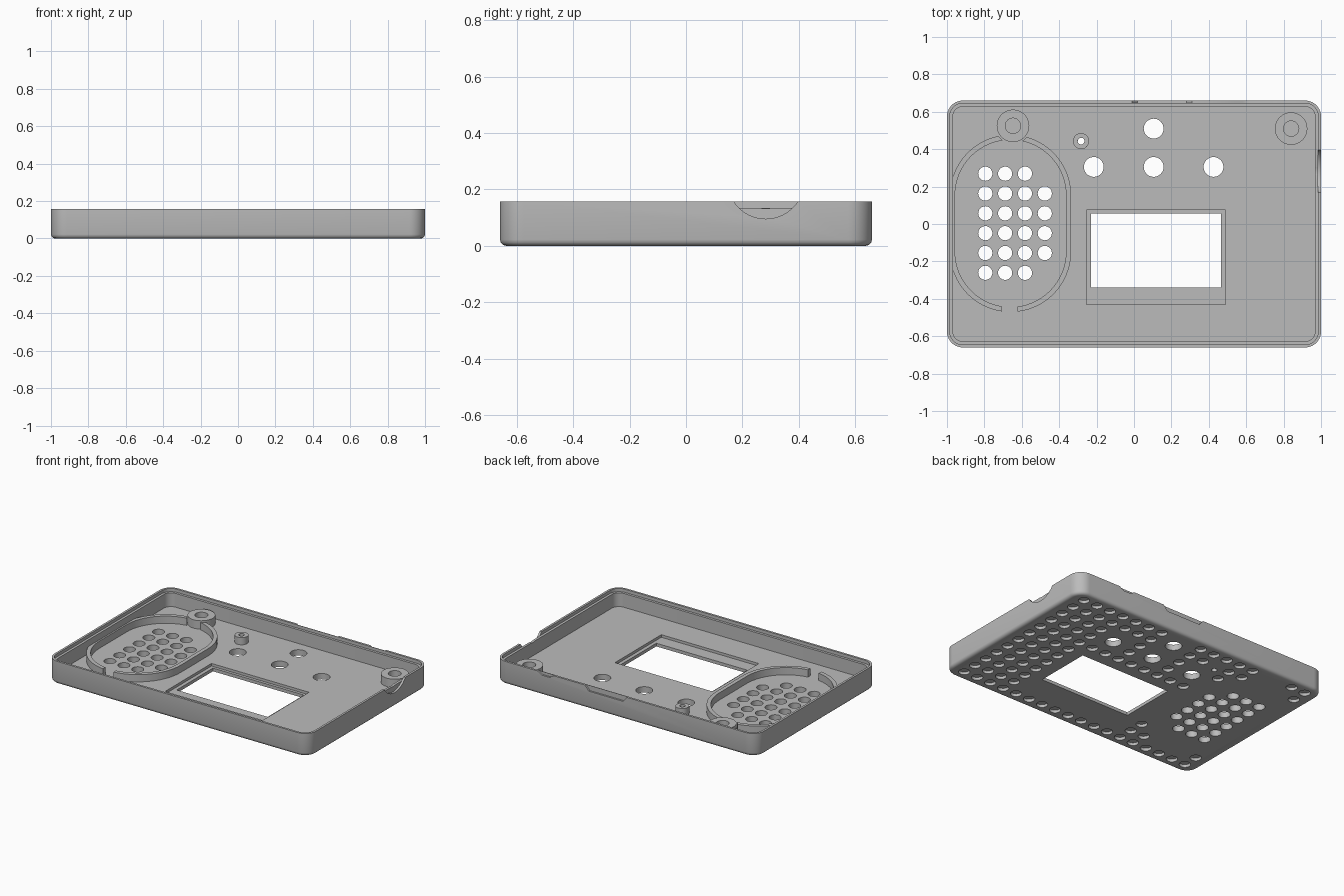
import bpy, bmesh, math
from mathutils import Matrix

cube = bpy.data.objects.get("Cube")
if cube:
    bpy.data.objects.remove(cube, do_unlink=True)

grey = bpy.data.materials.new("plain grey")
grey.use_nodes = True
grey.diffuse_color = (0.5, 0.5, 0.5, 1)
grey.node_tree.nodes["Principled BSDF"].inputs["Base Color"].default_value = (0.5, 0.5, 0.5, 1)

H, FLOOR = 0.157, 0.04


def make(name, bm):
    bmesh.ops.recalc_face_normals(bm, faces=bm.faces)
    mesh = bpy.data.meshes.new(name)
    bm.to_mesh(mesh)
    bm.free()
    obj = bpy.data.objects.new(name, mesh)
    mesh.materials.append(grey)
    bpy.context.collection.objects.link(obj)
    return obj


def rounded_rect(hx, hy, r, seg=10):
    pts = []
    for q, (sx, sy) in enumerate([(1, 1), (-1, 1), (-1, -1), (1, -1)]):
        for i in range(seg + 1):
            a = math.pi / 2 * (q + i / seg)
            pts.append((sx * (hx - r) + r * math.cos(a), sy * (hy - r) + r * math.sin(a)))
    return pts


def loft(name, hx, hy, r, profile, centre=(0, 0), closed=False, seg=10):
    """Sweep (inset, z) profile points round a rounded rectangle."""
    bm = bmesh.new()
    rings = []
    for inset, z in profile:
        loop = rounded_rect(hx - inset, hy - inset, r - inset, seg)
        rings.append([bm.verts.new((x + centre[0], y + centre[1], z)) for x, y in loop])
    pairs = list(zip(rings, rings[1:]))
    if closed:
        pairs.append((rings[-1], rings[0]))
    else:
        bm.faces.new(rings[0])
        bm.faces.new(rings[-1])
    for a, b in pairs:
        for i in range(len(a)):
            j = (i + 1) % len(a)
            bm.faces.new((a[i], a[j], b[j], b[i]))
    bmesh.ops.remove_doubles(bm, verts=bm.verts, dist=1e-5)
    return make(name, bm)


def add_cyl(bm, x, y, r, z0, z1, seg=24):
    bmesh.ops.create_cone(bm, cap_ends=True, segments=seg, radius1=r, radius2=r, depth=z1 - z0,
                          matrix=Matrix.Translation((x, y, (z0 + z1) / 2)))


def add_box(bm, x0, x1, y0, y1, z0, z1):
    m = Matrix.Translation(((x0 + x1) / 2, (y0 + y1) / 2, (z0 + z1) / 2))
    bmesh.ops.create_cube(bm, size=1, matrix=m @ Matrix.Diagonal((x1 - x0, y1 - y0, z1 - z0, 1)))


def cut(target, bm):
    cutter = make("cutter", bm)
    cutter.hide_render = True
    mod = target.modifiers.new("cut", "BOOLEAN")
    mod.operation, mod.solver, mod.object = "DIFFERENCE", "EXACT", cutter
    bpy.context.view_layer.objects.active = target
    bpy.ops.object.modifier_apply(modifier=mod.name)
    bpy.data.objects.remove(cutter, do_unlink=True)


# Tray with rounded bottom edge and stepped rim
shell = loft("case_shell", 1, 0.66, 0.085, [
    (0.022, 0), (0.011, 0.003), (0.003, 0.011), (0, 0.022), (0, H), (0.015, H),
    (0.015, 0.135), (0.032, 0.135), (0.032, FLOOR)])

# Feature positions
buttons = [(0.105, 0.51), (-0.215, 0.305), (0.105, 0.305), (0.425, 0.305)]
bosses = [(-0.647, 0.525), (0.84, 0.51)]
peg = (-0.283, 0.443)
speaker = (-0.66, 0.003)


def dimple_allowed(x, y):
    if -0.31 < x < 0.55 and -0.49 < y < 0.13:
        return False
    if any(math.dist((x, y), b) < 0.1 for b in buttons):
        return False
    if math.dist((x, y), bosses[0]) < 0.12 or math.dist((x, y), peg) < 0.06:
        return False
    dy = max(abs(y - speaker[1]) - 0.15, 0)
    return math.hypot(x - speaker[0], dy) > 0.36


# Speaker holes, outside dimples, button holes and display window
bm = bmesh.new()
for i in range(18):
    for j in range(12):
        x, y = (i - 8.5) * 0.106, (j - 5.5) * 0.106 + 0.004
        if (1 <= i <= 3 and 3 <= j <= 8) or (i == 4 and 4 <= j <= 7):
            add_cyl(bm, x, y, 0.038, -0.1, 0.1)
        elif dimple_allowed(x, y):
            add_cyl(bm, x, y, 0.036, -0.1, 0.02)
for x, y in buttons:
    add_cyl(bm, x, y, 0.053, -0.1, 0.1, 32)
add_cyl(bm, *peg, 0.018, -0.1, 0.1)
add_box(bm, -0.23, 0.465, -0.34, 0.055, -0.1, 0.1)
cut(shell, bm)

# Display seat inside the floor
bm = bmesh.new()
add_box(bm, -0.255, 0.49, -0.43, 0.075, 0.022, 0.12)
cut(shell, bm)

# Side plug opening: shallow outer recess, then a smaller one through the wall
for r, x0 in ((0.136, 0.985), (0.1, 0.94)):
    bm = bmesh.new()
    bmesh.ops.create_cone(bm, cap_ends=True, segments=64, radius1=r, radius2=r, depth=1.1 - x0,
                          matrix=Matrix.Translation(((1.1 + x0) / 2, 0.283, 0.232))
                          @ Matrix.Rotation(math.pi / 2, 4, "Y"))
    cut(shell, bm)

# Back rim recesses
bm = bmesh.new()
for x0, x1, drop in ((-0.01, 0.31, 0.035), (0.55, 0.67, 0.02)):
    outline = [(x0, 0.2), (x0, H), (x0 + 0.03, H - drop), (x1 - 0.03, H - drop), (x1, H), (x1, 0.2)]
    face = bm.faces.new([bm.verts.new((x, 0.648, z)) for x, z in outline])
    ext = bmesh.ops.extrude_face_region(bm, geom=[face])["geom"]
    bmesh.ops.translate(bm, vec=(0, 0.1, 0), verts=[v for v in ext if isinstance(v, bmesh.types.BMVert)])
cut(shell, bm)

# Speaker retaining wall, open at the bottom and round the screw post
ring = loft("speaker_wall", 0.324, 0.474, 0.324,
            [(0, 0.03), (0, 0.09), (0.027, 0.09), (0.027, 0.03)], speaker, True, 16)
bm = bmesh.new()
add_box(bm, -0.705, -0.622, -0.6, -0.3, 0, 0.2)
add_cyl(bm, *bosses[0], 0.095, 0, 0.2, 48)
cut(ring, bm)


def post(name, pos, r, hole, top):
    return loft(name, r, r, r, [(0, 0.03), (0, top), (r - hole, top), (r - hole, 0.03)], pos, True, 8)


# Screw posts and small peg
parts = [shell, ring,
         post("screw_post_right", bosses[0], 0.087, 0.041, 0.098),
         post("screw_post_left", bosses[1], 0.087, 0.041, 0.098),
         post("small_peg", peg, 0.043, 0.018, 0.09)]

# Smooth curved walls, keep edges sharp
bpy.ops.object.select_all(action="DESELECT")
for part in parts:
    part.select_set(True)
bpy.context.view_layer.objects.active = shell
bpy.ops.object.shade_smooth_by_angle(angle=math.radians(35))
